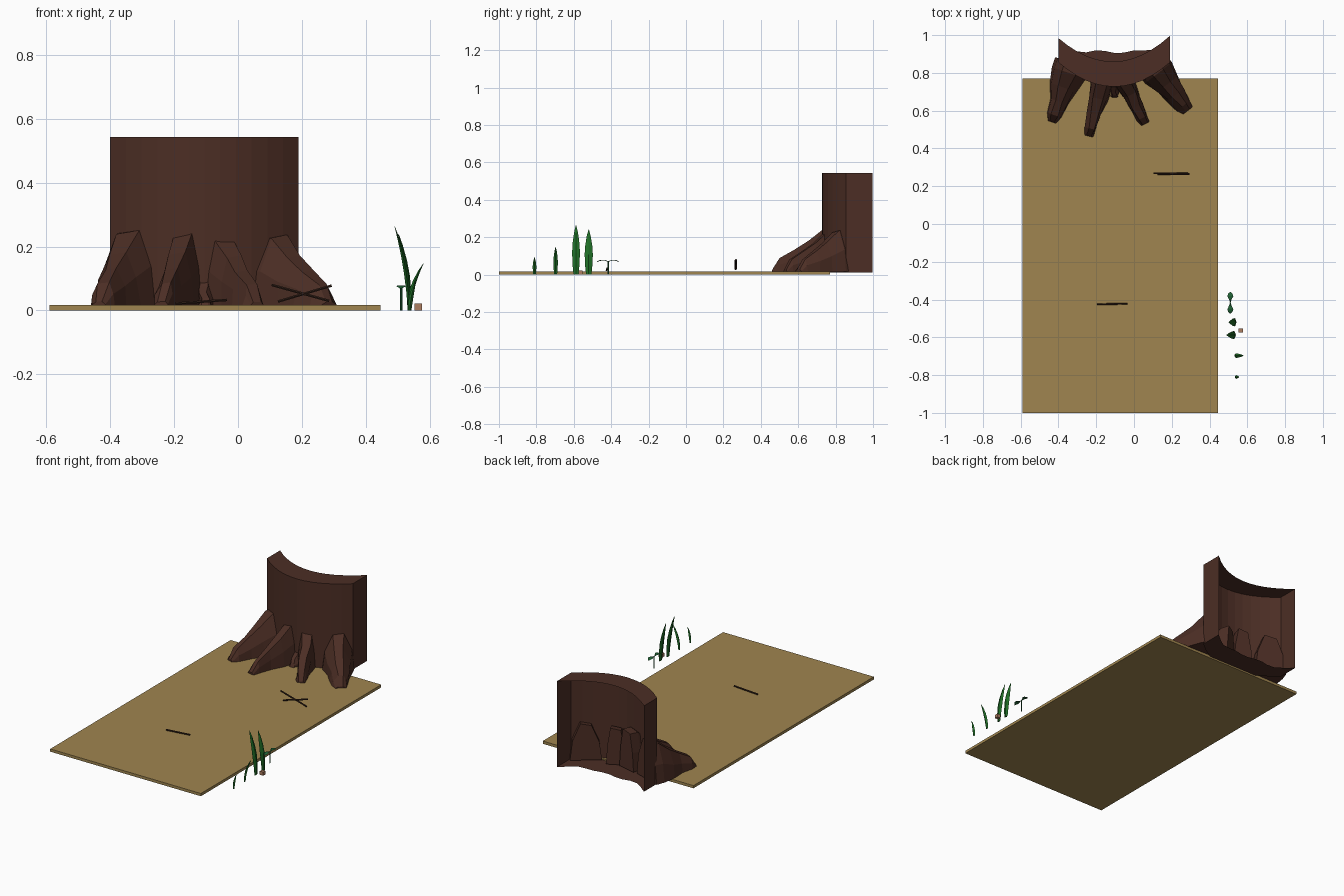
import bpy, bmesh, math, random
from mathutils import Vector

if "Cube" in bpy.data.objects:
    bpy.data.objects.remove(bpy.data.objects["Cube"])

random.seed(4)


def material(name, rgb):
    m = bpy.data.materials.new(name)
    m.diffuse_color = (*rgb, 1)
    m.use_nodes = True
    m.node_tree.nodes["Principled BSDF"].inputs["Base Color"].default_value = m.diffuse_color
    return m


SAND = material("sandy earth", (0.35, 0.235, 0.08))
BARK = material("dark bark", (0.072, 0.027, 0.018))
TWIG = material("twig brown", (0.035, 0.016, 0.01))
GREEN = material("grass green", (0.014, 0.16, 0.02))
LEAF = material("sprout green", (0.015, 0.12, 0.035))
STONE = material("pebble tan", (0.42, 0.21, 0.12))


def finish(bm, name, mat):
    bmesh.ops.recalc_face_normals(bm, faces=bm.faces)
    me = bpy.data.meshes.new(name)
    bm.to_mesh(me)
    bm.free()
    me.materials.append(mat)
    ob = bpy.data.objects.new(name, me)
    bpy.context.collection.objects.link(ob)
    return ob


def box(name, lo, hi, mat):
    bm = bmesh.new()
    bmesh.ops.create_cube(bm, size=1)
    for v in bm.verts:
        v.co = [lo[i] + (v.co[i] + 0.5) * (hi[i] - lo[i]) for i in range(3)]
    return finish(bm, name, mat)


def loft(name, rings, mat):
    """Closed rings joined by quads, capped at both ends."""
    bm = bmesh.new()
    vs = [[bm.verts.new(p) for p in r] for r in rings]
    n = len(vs[0])
    for a, b in zip(vs, vs[1:]):
        for i in range(n):
            j = (i + 1) % n
            bm.faces.new((a[i], a[j], b[j], b[i]))
    bm.faces.new(vs[0][::-1])
    bm.faces.new(vs[-1])
    return finish(bm, name, mat)


def stick(name, a, b, r):
    a, b = Vector(a), Vector(b)
    q = (b - a).to_track_quat('Z', 'Y')
    ring = [q @ Vector((r * math.cos(k * math.pi / 3), r * math.sin(k * math.pi / 3), 0))
            for k in range(6)]
    return loft(name, [[a + p for p in ring], [b + p for p in ring]], TWIG)


# ground plate
box("ground_plate", (-0.59, -1, 0), (0.445, 0.77, 0.017), SAND)

# hollow trunk: curved front, flat sides, top and bottom flanges, open back
bm = bmesh.new()
N = 12
cols = []
for i in range(N + 1):
    s = 2 * i / N - 1
    x = -0.105 + 0.295 * s
    front = 0.727 + 0.128 * s * s
    back = 0.86 + 0.13 * s * s + 0.006 * s
    low = max(back, 0.912 + 0.008 * math.cos(9 * s + 2.5)) if abs(s) < 0.9 else back
    cols.append([bm.verts.new(p) for p in
                 ((x, back, 0.543), (x, front, 0.543), (x, front, 0.01), (x, low, 0.01))])
for a, b in zip(cols, cols[1:]):
    for k in range(3):
        bm.faces.new((a[k], a[k + 1], b[k + 1], b[k]))
bm.faces.new(cols[0])
bm.faces.new(cols[-1][::-1])
finish(bm, "hollow_trunk", BARK)


# roots: ridged lofts from inside the wall down to a tip on the ground
def root(name, base, tip, w0, w1, height, ridge):
    base, tip = Vector((*base, 0)), Vector((*tip, 0))
    d = tip - base
    side = Vector((-d.y, d.x, 0)).normalized()
    rings = []
    for t, h in ((-0.2, 1.0), (0.0, 0.97), (0.3, 0.7), (0.58, 0.5), (0.86, 0.32), (1, 0.08)):
        c = base + d * t
        w = (w0 + (w1 - w0) * max(t, 0)) / 2
        z = height * h
        ring = []
        for u, f in ((-1, 0.04), (-0.85, 0.5), (-ridge, 0.95), (ridge, 1), (0.85, 0.55), (1, 0.04)):
            j = random.uniform(-0.008, 0.008) if 0 < t < 1 else 0
            ring.append(c + side * (u * w + j) + Vector((0, 0, 0.008 + z * f)))
        rings.append(ring)
    return loft(name, rings, BARK)


root("root_far_left", (-0.345, 0.80), (-0.435, 0.54), 0.19, 0.05, 0.25, 0.4)
root("root_left", (-0.17, 0.75), (-0.24, 0.465), 0.12, 0.05, 0.25, 0.5)
root("root_right", (-0.05, 0.75), (0.06, 0.53), 0.11, 0.05, 0.235, 0.55)
root("root_far_right", (0.13, 0.80), (0.285, 0.60), 0.18, 0.07, 0.235, 0.35)
root("root_small_middle", (-0.105, 0.74), (-0.105, 0.67), 0.04, 0.05, 0.1, 0.4)

# twigs lying on the ground
stick("twig_cross_a", (0.125, 0.265, 0.028), (0.293, 0.265, 0.078), 0.0045)
stick("twig_cross_b", (0.105, 0.268, 0.08), (0.285, 0.268, 0.03), 0.0045)
stick("twig_single", (-0.195, -0.425, 0.022), (-0.035, -0.422, 0.033), 0.0045)


# grass blades: diamond section, widest half way up, bending sideways
def blade(name, x, y, h, bend, width):
    rings = []
    for t, w in ((0, 0.65), (0.2, 0.88), (0.45, 1), (0.65, 0.85), (0.85, 0.5), (1, 0.08)):
        cx, z = x + bend * t * t, h * t
        a, b = width * w / 2, 0.007 * w
        rings.append([(cx - b, y, z), (cx, y - a, z), (cx + b, y, z), (cx, y + a, z)])
    return loft(name, rings, GREEN)


for i, args in enumerate(((0.538, -0.52, 0.24, -0.036, 0.044),
                          (0.535, -0.588, 0.263, -0.045, 0.042),
                          (0.535, -0.697, 0.147, 0.045, 0.024),
                          (0.538, -0.81, 0.092, 0.018, 0.02))):
    blade(f"grass_blade_{i + 1}", *args)

# sprout: thin stem and two flat leaves
loft("sprout_stem", [[(0.51 + 0.004 * math.cos(k * math.pi / 2), -0.415 + 0.004 * math.sin(k * math.pi / 2), z)
                      for k in range(4)] for z in (0, 0.073)], LEAF)
for name, sgn, length in (("sprout_leaf_front", -1, 0.06), ("sprout_leaf_back", 1, 0.055)):
    rings = []
    for t, w, z in ((0, 0.1, 0.07), (0.3, 0.45, 0.076), (0.6, 1, 0.077), (0.82, 0.75, 0.074), (1, 0.1, 0.069)):
        y, a = -0.415 + sgn * length * t, 0.016 * w
        rings.append([(0.51 - a, y, z), (0.51, y, z - 0.002), (0.51 + a, y, z), (0.51, y, z + 0.002)])
    loft(name, rings, LEAF)

# little pebble
box("pebble", (0.552, -0.575, 0), (0.576, -0.553, 0.022), STONE)
